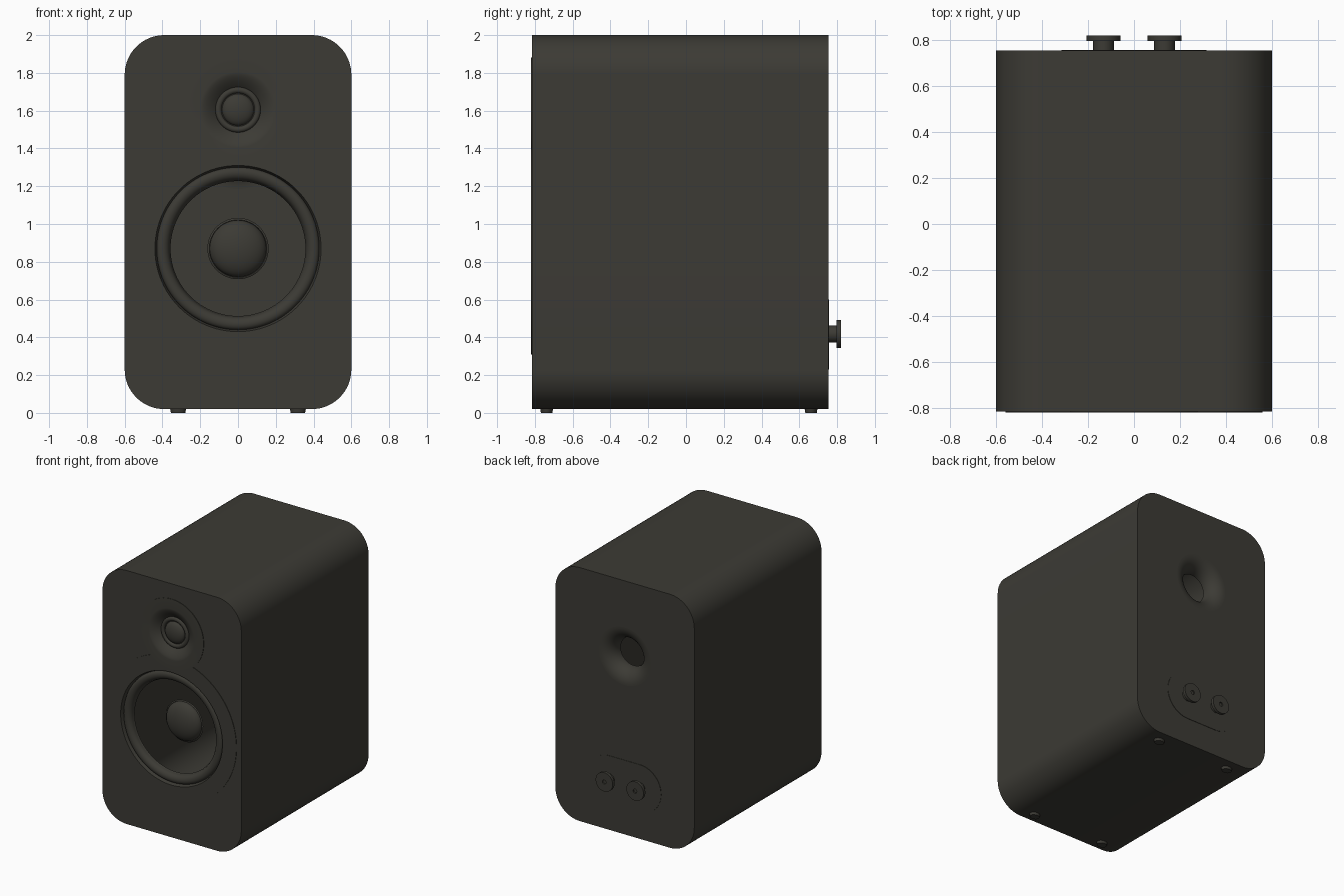
import bpy, bmesh, math
from mathutils import Vector

if "Cube" in bpy.data.objects:
    bpy.data.objects.remove(bpy.data.objects["Cube"])

mat = bpy.data.materials.new("charcoal")
mat.diffuse_color = (0.045, 0.043, 0.035, 1)
mat.use_nodes = True
mat.node_tree.nodes["Principled BSDF"].inputs["Base Color"].default_value = mat.diffuse_color

FRONT, BACK, PROUD = -0.816, 0.755, -0.82
WOOFER, TWEETER, PORT = (0, 0.87), (0, 1.605), (0, 1.41)


def finish(name, bm, angle=35):
    me = bpy.data.meshes.new(name)
    bm.to_mesh(me)
    bm.free()
    ob = bpy.data.objects.new(name, me)
    bpy.context.collection.objects.link(ob)
    me.materials.append(mat)
    bpy.ops.object.select_all(action='DESELECT')
    ob.select_set(True)
    bpy.context.view_layer.objects.active = ob
    bpy.ops.object.shade_smooth_by_angle(angle=math.radians(angle))
    return ob


def circle(c, r, n=96):
    return [(c[0] + r * math.cos(2 * math.pi * i / n),
             c[1] + r * math.sin(2 * math.pi * i / n)) for i in range(n)]


def rounded(x, z0, z1, r, n=16):
    # rounded rectangle outline in x and z
    pts = []
    for k, (cx, cz) in enumerate([(x - r, z1 - r), (r - x, z1 - r), (r - x, z0 + r), (x - r, z0 + r)]):
        for i in range(n + 1):
            a = math.pi / 2 * (k + i / n)
            pts.append((cx + r * math.cos(a), cz + r * math.sin(a)))
    return pts


def panel(bm, loops, y, facing):
    # flat sheet at y: first loop is the outline, others are holes
    edges = []
    for loop in loops:
        vs = [bm.verts.new((x, y, z)) for x, z in loop]
        edges += [bm.edges.new((vs[i - 1], vs[i])) for i in range(len(vs))]
    res = bmesh.ops.triangle_fill(bm, use_beauty=True, edges=edges, normal=Vector((0, facing, 0)))
    for f in [g for g in res['geom'] if isinstance(g, bmesh.types.BMFace)]:
        f.normal_update()
        if f.normal.y * facing < 0:
            f.normal_flip()


def sleeve(bm, loop, y0, y1):
    # wall following a counter-clockwise outline from y0 (front) to y1 (back)
    a = [bm.verts.new((x, y0, z)) for x, z in loop]
    b = [bm.verts.new((x, y1, z)) for x, z in loop]
    for i in range(len(a)):
        bm.faces.new((a[i - 1], a[i], b[i], b[i - 1]))


def lathe(name, c, profile, n=96, angle=35):
    # spin (radius, y) points about the y axis through c; runs outside in, facing the front
    bm = bmesh.new()
    rings = []
    for r, y in profile:
        if r < 1e-5:
            rings.append([bm.verts.new((c[0], y, c[1]))] * n)
        else:
            rings.append([bm.verts.new((x, y, z)) for x, z in circle(c, r, n)])
    for p, q in zip(rings, rings[1:]):
        for i in range(n):
            vs = [p[i - 1], p[i], q[i], q[i - 1]]
            bm.faces.new(list(dict.fromkeys(vs)))
    return finish(name, bm, angle)


def dome(r, y, h, n=10):
    return [(r * math.cos(t), y - h * math.sin(t)) for t in [math.pi / 2 * i / n for i in range(n + 1)]]


def roll(r0, r1, y0, y1, h, n=14):
    # half-round surround between two radii
    return [(r0 + (r1 - r0) * (1 - math.cos(math.pi * i / n)) / 2,
             y0 + (y1 - y0) * i / n - h * math.sin(math.pi * i / n)) for i in range(n + 1)]


# hollow cabinet with driver, port and terminal openings
body = rounded(0.6, 0.02, 2.0, 0.21)
slot = rounded(0.315, 0.23, 0.6, 0.184)
bm = bmesh.new()
sleeve(bm, body, FRONT, BACK)
panel(bm, [body, circle(WOOFER, 0.44), circle(TWEETER, 0.2)], FRONT, -1)
panel(bm, [body, circle(PORT, 0.225), slot], BACK, 1)
bmesh.ops.remove_doubles(bm, verts=bm.verts[:], dist=1e-5)
finish("cabinet", bm)

# woofer trim plate, its outline pushed clear of the tweeter plate
outline = []
for x, z in circle(WOOFER, 0.56, 192):
    d = math.hypot(x - TWEETER[0], z - TWEETER[1])
    k = max(1, 0.277 / d)
    outline.append((TWEETER[0] + (x - TWEETER[0]) * k, TWEETER[1] + (z - TWEETER[1]) * k))
bm = bmesh.new()
sleeve(bm, outline, PROUD, FRONT)
panel(bm, [outline, circle(WOOFER, 0.44)], PROUD, -1)
bmesh.ops.remove_doubles(bm, verts=bm.verts[:], dist=1e-5)
finish("woofer_plate", bm)

# woofer surround and recessed dust cap
lathe("woofer_surround", WOOFER,
      [(0.44, PROUD), (0.43, PROUD + 0.03)] + roll(0.43, 0.362, PROUD + 0.03, PROUD + 0.045, 0.03)
      + [(0.357, PROUD + 0.055)])
lathe("woofer_dust_cap", WOOFER, [(0.162, PROUD + 0.16), (0.152, PROUD + 0.155)] + dome(0.15, PROUD + 0.16, 0.07))

# tweeter plate, waveguide, surround and dome
guide = [(0.2 - 0.08 * t, PROUD + 0.045 * t ** 1.6) for t in [i / 10 for i in range(11)]]
lathe("tweeter_plate", TWEETER, [(0.277, FRONT), (0.277, PROUD)] + guide)
lathe("tweeter_surround", TWEETER, roll(0.12, 0.088, PROUD + 0.045, PROUD + 0.045, 0.014))
lathe("tweeter_dome", TWEETER, [(0.088, PROUD + 0.045)] + dome(0.084, PROUD + 0.045, 0.035))

# flared rear port
flare = [(0.225 - 0.113 * math.sin(t), BACK - 0.11 * (1 - math.cos(t)))
         for t in [math.pi / 2 * i / 14 for i in range(15)]]
lathe("rear_port", PORT, flare[::-1])

# terminal plate and two binding posts
bm = bmesh.new()
sleeve(bm, slot, BACK, BACK + 0.003)
panel(bm, [slot], BACK + 0.003, 1)
finish("terminal_plate", bm)
for side, s in (("left", -1), ("right", 1)):
    lathe("terminal_" + side, (s * 0.133, 0.418),
          [(0, 0.81), (0.016, 0.81), (0.016, 0.82), (0.074, 0.82), (0.074, 0.797),
           (0.045, 0.797), (0.045, BACK)][::-1], 48)

# four oval feet
for sx in (-1, 1):
    for y in (-0.738, 0.662):
        bm = bmesh.new()
        bmesh.ops.create_cone(bm, cap_ends=True, segments=32, radius1=0.038, radius2=0.044, depth=0.03)
        bmesh.ops.scale(bm, vec=(1, 0.8, 1), verts=bm.verts)
        bmesh.ops.translate(bm, vec=(sx * 0.317, y, 0.015), verts=bm.verts)
        finish("foot", bm)
